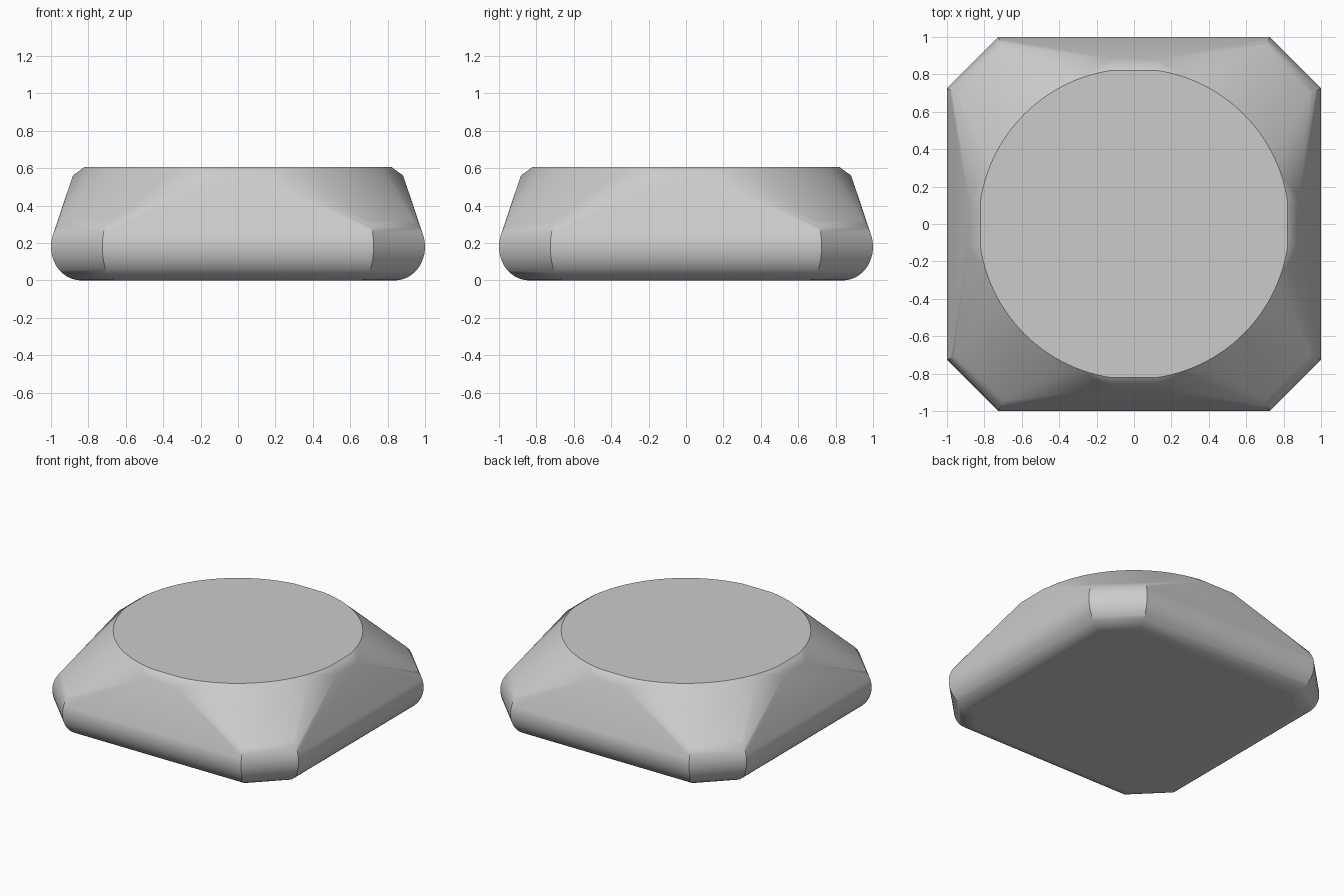
import bpy
import bmesh
from math import sin, cos, tan, pi, radians

old = bpy.data.objects.get("Cube")
if old:
    bpy.data.objects.remove(old, do_unlink=True)

# Single plain grey
grey = bpy.data.materials.new("light_grey")
grey.use_nodes = True
colour = (0.6, 0.6, 0.6, 1)
grey.diffuse_color = colour
grey.node_tree.nodes["Principled BSDF"].inputs["Base Color"].default_value = colour

HALF, CORNER = 1.0, 0.725
ROUND_X, ROUND_Z = 0.16, 0.18
HEIGHT, TOP_RADIUS, TOP_FLAT = 0.605, 0.83, 0.822

points = []


def octagon(inset, z):
    """Chamfered square, pulled in evenly by the inset."""
    a, b = HALF - inset, CORNER - inset * tan(pi / 8)
    for sx in (-1, 1):
        for sy in (-1, 1):
            points.extend([(sx * a, sy * b, z), (sx * b, sy * a, z)])


# Rounded lower rim
STEPS = 18
for i in range(STEPS + 1):
    t = -pi / 2 + i / STEPS * radians(140)
    octagon(ROUND_X * (1 - cos(t)), ROUND_Z * (1 + sin(t)))

# Round top, trimmed flat on its four sides
SEGMENTS = 128
for i in range(SEGMENTS):
    t = 2 * pi * i / SEGMENTS
    x, y = (max(-TOP_FLAT, min(TOP_FLAT, TOP_RADIUS * f(t))) for f in (cos, sin))
    points.append((x, y, HEIGHT))

# Small chamfer below the top, centred on each side
for s in (-1, 1):
    for e in (-0.12, 0.12):
        points.extend([(e, s * 0.883, 0.56), (s * 0.883, e, 0.56)])

# Skin the rim, shoulders and top into one solid body
bm = bmesh.new()
for p in points:
    bm.verts.new(p)
hull = bmesh.ops.convex_hull(bm, input=bm.verts)
spare = {g for g in hull["geom_interior"] + hull["geom_unused"]
         if isinstance(g, bmesh.types.BMVert)}
bmesh.ops.delete(bm, geom=list(spare), context="VERTS")
bmesh.ops.dissolve_limit(bm, angle_limit=radians(0.5), verts=bm.verts, edges=bm.edges)
bmesh.ops.recalc_face_normals(bm, faces=bm.faces)
mesh = bpy.data.meshes.new("body")
bm.to_mesh(mesh)
bm.free()
mesh.materials.append(grey)

body = bpy.data.objects.new("body", mesh)
bpy.context.collection.objects.link(body)
bpy.context.view_layer.objects.active = body
body.select_set(True)
bpy.ops.object.shade_smooth_by_angle(angle=radians(30))
weighted = body.modifiers.new("even_shading", "WEIGHTED_NORMAL")
weighted.keep_sharp = True
